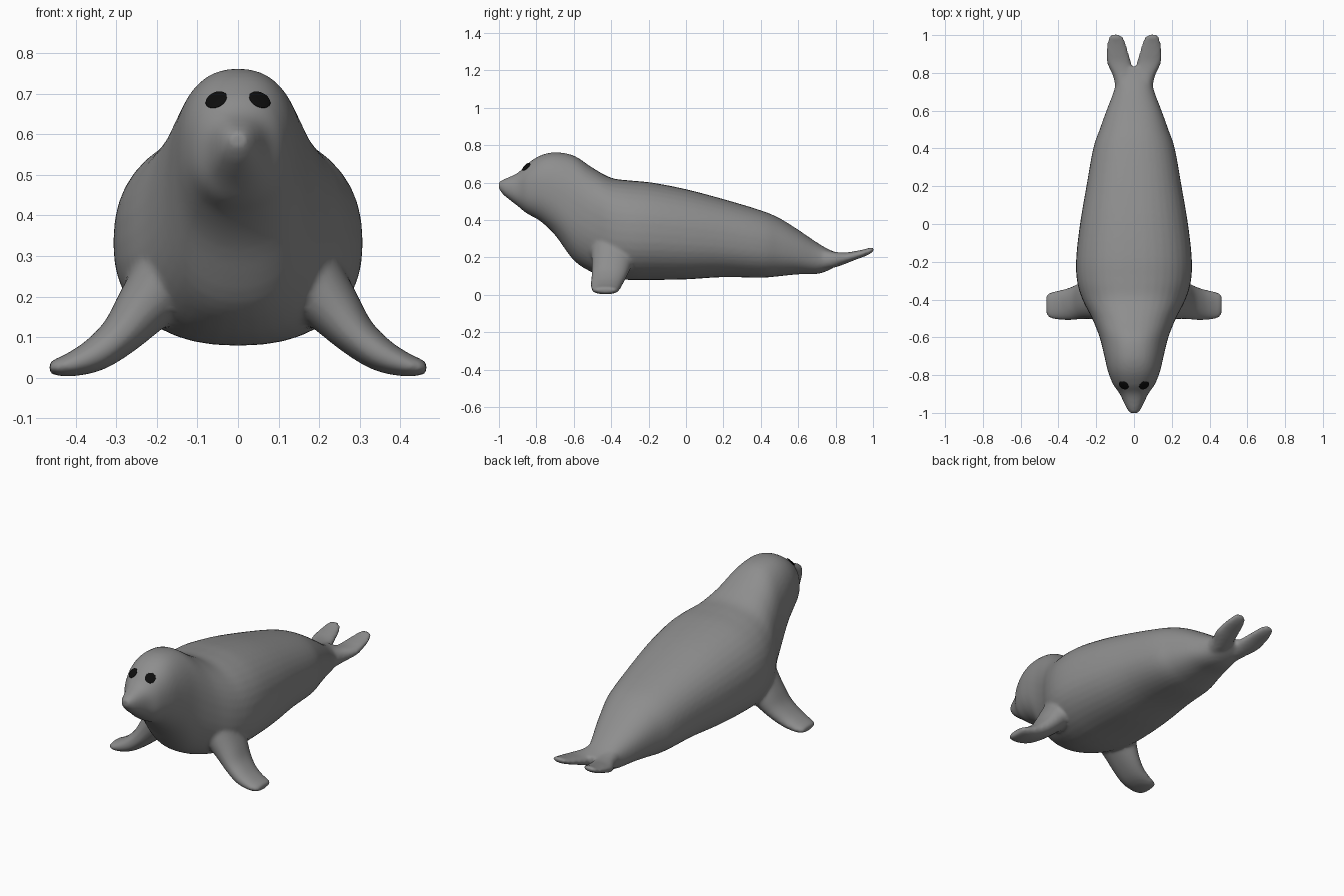
import bpy, bmesh, math
from mathutils import Vector

if "Cube" in bpy.data.objects:
    bpy.data.objects.remove(bpy.data.objects["Cube"])

def material(name, c):
    m = bpy.data.materials.new(name)
    m.diffuse_color = (*c, 1)
    m.use_nodes = True
    m.node_tree.nodes["Principled BSDF"].inputs["Base Color"].default_value = m.diffuse_color
    return m

fur = material("grey fur", (0.27, 0.27, 0.27))
black = material("black eye", (0.004, 0.004, 0.004))

def smooth_rows(rows, steps):
    """Catmull-Rom interpolation of tuples of numbers."""
    out = []
    for i in range(len(rows) - 1):
        p = [rows[max(0, min(len(rows) - 1, i + k))] for k in (-1, 0, 1, 2)]
        for s in range(steps):
            t = s / steps
            out.append([0.5 * (2*b + (c - a)*t + (2*a - 5*b + 4*c - d)*t*t
                               + (3*b - a - 3*c + d)*t**3) for a, b, c, d in zip(*p)])
    out.append(list(rows[-1]))
    return out

def skin(bm, rings):
    """Closed tube through rings of points."""
    vs = [[bm.verts.new(p) for p in r] for r in rings]
    n = len(vs[0])
    for a, b in zip(vs, vs[1:]):
        for i in range(n):
            bm.faces.new((a[i], a[(i+1) % n], b[(i+1) % n], b[i]))
    bm.faces.new(vs[0][::-1])
    bm.faces.new(vs[-1])

def spow(v, e):
    return math.copysign(abs(v) ** e, v)

N = 40
ANG = [2 * math.pi * i / N for i in range(N)]
bm = bmesh.new()

# body and head: y, half width, top z, bottom z
body = [(-1.0, .022, .605, .565), (-.97, .042, .62, .53), (-.9, .075, .652, .475),
        (-.85, .11, .70, .435), (-.78, .138, .745, .395), (-.7, .157, .762, .32),
        (-.6, .182, .745, .185), (-.5, .222, .68, .12), (-.4, .273, .626, .09),
        (-.3, .302, .612, .08), (-.18, .306, .60, .08), (0, .286, .565, .083),
        (.2, .252, .512, .095), (.4, .216, .452, .092), (.5, .182, .41, .10),
        (.6, .146, .348, .11), (.7, .108, .28, .112), (.77, .092, .24, .135),
        (.83, .08, .22, .175)]
rings = []
for y, w, top, bot in smooth_rows(body, 4):
    mid = bot + .48 * (top - bot)
    rings.append([(w * spow(math.cos(a), .87), y,
                   mid + (top - mid if math.sin(a) > 0 else mid - bot) * spow(math.sin(a), .87))
                  for a in ANG])
skin(bm, rings)

def limb(rows, side, across):
    """rows: x, y, z, half width, half thickness; across = width axis."""
    rows = smooth_rows(rows, 4)
    rings = []
    for i, (x, y, z, w, t) in enumerate(rows):
        a, b = rows[max(i-1, 0)], rows[min(i+1, len(rows)-1)]
        along = Vector([q - p for p, q in zip(a[:3], b[:3])])
        nrm = along.cross(across).normalized()
        rings.append([Vector((x, y, z)) + across * (w * spow(math.cos(k), .85)) + nrm * (t * math.sin(k))
                      for k in ANG])
    skin(bm, [[(side * p.x, p.y, p.z) for p in r] for r in rings])

front = [(.17, -.39, .25, .12, .09), (.235, -.395, .17, .108, .07), (.29, -.41, .105, .095, .052),
         (.35, -.425, .058, .085, .042), (.41, -.43, .033, .076, .03), (.45, -.43, .026, .066, .02),
         (.466, -.425, .026, .045, .012)]
hind = [(.045, .70, .19, .05, .06), (.055, .78, .188, .055, .045), (.078, .85, .197, .064, .03),
        (.087, .90, .21, .06, .023), (.093, .96, .227, .048, .018), (.096, .99, .24, .036, .014),
        (.097, 1.004, .243, .02, .01)]
for side in (1, -1):
    limb(front, side, Vector((0, 1, 0)))
    limb(hind, side, Vector((1, 0, 0)))
bmesh.ops.recalc_face_normals(bm, faces=bm.faces)

mesh = bpy.data.meshes.new("seal_body")
bm.to_mesh(mesh)
bm.free()
seal = bpy.data.objects.new("seal_body", mesh)
bpy.context.collection.objects.link(seal)
mesh.materials.append(fur)

# fuse flippers and body into one soft skin
rm = seal.modifiers.new("fuse", 'REMESH')
rm.mode = 'VOXEL'
rm.voxel_size = .01
rm.use_smooth_shade = True
sm = seal.modifiers.new("soften", 'SMOOTH')
sm.factor = .5
sm.iterations = 6
bpy.context.view_layer.objects.active = seal
seal.select_set(True)
for m in ("fuse", "soften"):
    bpy.ops.object.modifier_apply(modifier=m)
for p in seal.data.polygons:
    p.use_smooth = True
bpy.context.view_layer.update()

# eyes: thin oval plates lying on the skin
for side, name in ((1, "left_eye"), (-1, "right_eye")):
    hit, loc, nrm, _ = seal.ray_cast(Vector((side * .053, -2, .684)), Vector((0, 1, 0)))
    bpy.ops.mesh.primitive_uv_sphere_add(segments=24, ring_count=12, location=loc + nrm * .002)
    eye = bpy.context.object
    eye.name = name
    eye.scale = (.028, .028, .0048)
    eye.rotation_euler = nrm.to_track_quat('Z', 'Y').to_euler()
    eye.data.materials.append(black)
    bpy.ops.object.shade_smooth()
